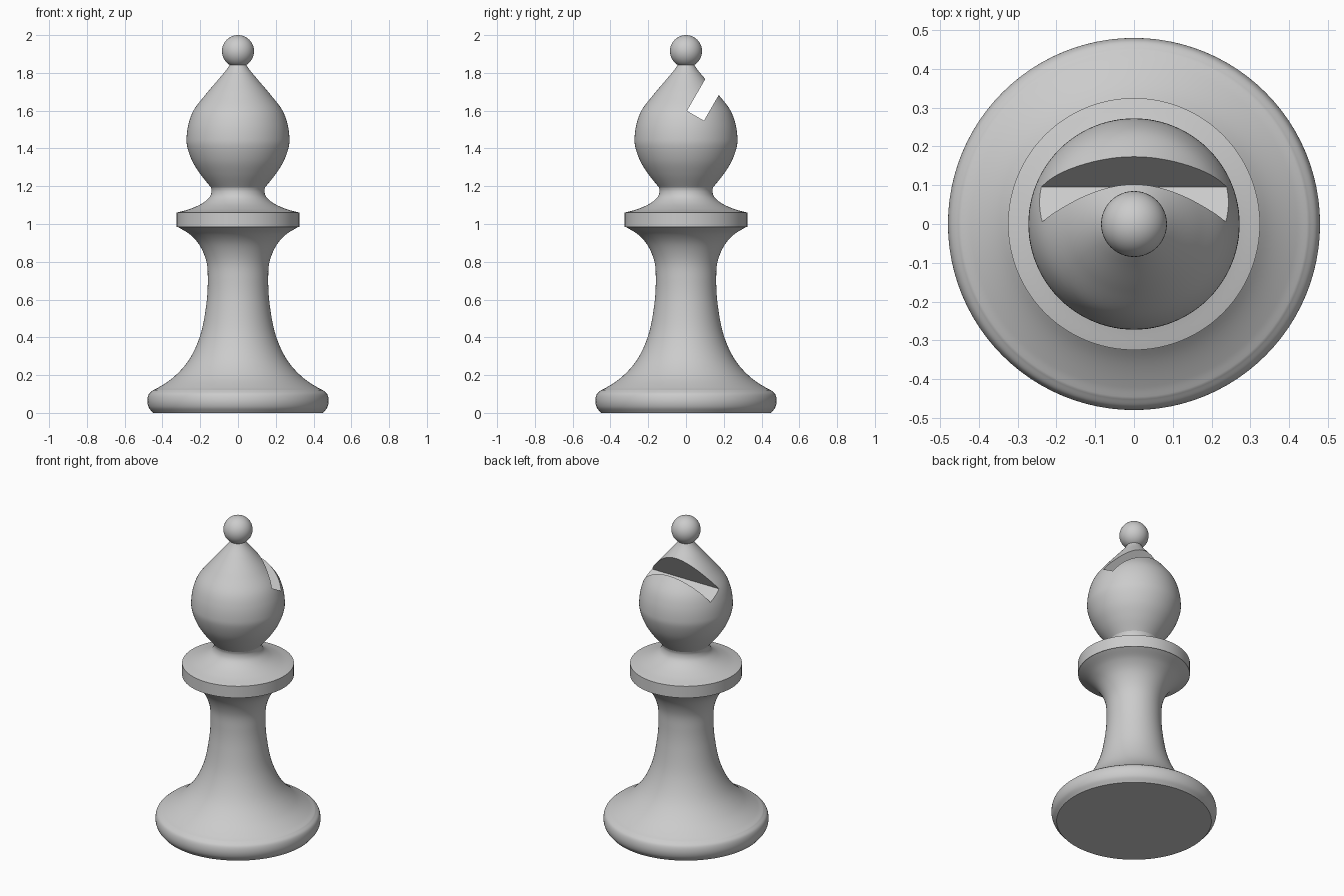
import bpy, bmesh, math
from mathutils import Matrix, Vector

cube = bpy.data.objects.get("Cube")
if cube:
    bpy.data.objects.remove(cube, do_unlink=True)

grey = bpy.data.materials.new("stone grey")
grey.use_nodes = True
colour = (0.6, 0.6, 0.6, 1)
grey.diffuse_color = colour
grey.node_tree.nodes["Principled BSDF"].inputs["Base Color"].default_value = colour


def smooth_curve(points, steps=8):
    """Pass a smooth curve through (radius, height) points."""
    p = [Vector(q) for q in points]
    p = [2 * p[0] - p[1]] + p + [2 * p[-1] - p[-2]]
    out = []
    for a, b, c, d in zip(p, p[1:], p[2:], p[3:]):
        # Spacing-aware tangents keep uneven points free of overshoot
        k1, k2, k3 = ((v - u).length ** 0.5 for u, v in ((a, b), (b, c), (c, d)))
        m1 = (c - b) + k2 * ((b - a) / k1 - (c - a) / (k1 + k2))
        m2 = (c - b) + k2 * ((d - c) / k3 - (d - b) / (k2 + k3))
        for i in range(steps):
            t = i / steps
            h = t * t * (3 - 2 * t)
            out.append(b * (1 - h) + c * h + m1 * (t * (1 - t) ** 2) - m2 * (t * t * (1 - t)))
    return out + [p[-2]]


def finish(name, bm):
    bmesh.ops.recalc_face_normals(bm, faces=bm.faces)
    mesh = bpy.data.meshes.new(name)
    bm.to_mesh(mesh)
    bm.free()
    mesh.materials.append(grey)
    obj = bpy.data.objects.new(name, mesh)
    bpy.context.collection.objects.link(obj)
    return obj


def lathe(name, profile, sides=96):
    """Spin a profile round z and cap both ends."""
    bm = bmesh.new()
    rings = []
    for r, z in profile:
        angles = (math.tau * i / sides for i in range(sides))
        rings.append([bm.verts.new((r * math.cos(a), r * math.sin(a), z)) for a in angles])
    for low, high in zip(rings, rings[1:]):
        for i in range(sides):
            j = (i + 1) % sides
            bm.faces.new((low[i], low[j], high[j], high[i]))
    bm.faces.new(rings[0][::-1])
    bm.faces.new(rings[-1])
    return finish(name, bm)


def shade(obj, angle=30):
    bpy.ops.object.select_all(action='DESELECT')
    obj.select_set(True)
    bpy.context.view_layer.objects.active = obj
    bpy.ops.object.shade_smooth_by_angle(angle=math.radians(angle))


# Rounded foot flowing into the waisted stem
foot = smooth_curve([(0.45, 0), (0.473, 0.03), (0.48, 0.065), (0.472, 0.1), (0.45, 0.12)])
stem = smooth_curve([(0.45, 0.12), (0.42, 0.135), (0.34, 0.19), (0.26, 0.28),
                     (0.2, 0.41), (0.167, 0.58), (0.16, 0.7), (0.167, 0.8),
                     (0.205, 0.89), (0.255, 0.945), (0.32, 0.985)])
shade(lathe("base_and_stem", foot + stem[1:]), 40)

# Flat-edged collar with its concave top
neck = smooth_curve([(0.325, 1.06), (0.253, 1.08), (0.185, 1.112), (0.149, 1.145),
                     (0.14, 1.175), (0.145, 1.2)])
shade(lathe("collar", [(0.325, 0.985)] + neck))

# Teardrop head
head = lathe("head", smooth_curve([(0.14, 1.19), (0.2, 1.265), (0.243, 1.335),
                                   (0.27, 1.415), (0.272, 1.46), (0.262, 1.53),
                                   (0.236, 1.6), (0.172, 1.685), (0.1, 1.77),
                                   (0.055, 1.825), (0.03, 1.87)]))

# Slanted slot cut into the back of the head
bm = bmesh.new()
bmesh.ops.create_cube(bm, size=1)
slot = finish("slot_cutter", bm)
slot.matrix_world = (Matrix.Translation((0, 0.05, 1.573))
                     @ Matrix.Rotation(math.radians(-30), 4, 'X')
                     @ Matrix.Translation((0, 0, 0.25))
                     @ Matrix.Diagonal((1, 0.104, 0.5, 1)))
cut = head.modifiers.new("slot", 'BOOLEAN')
cut.operation = 'DIFFERENCE'
cut.solver = 'EXACT'
cut.object = slot
bpy.context.view_layer.objects.active = head
bpy.ops.object.modifier_apply(modifier=cut.name)
bpy.data.objects.remove(slot, do_unlink=True)
shade(head)

# Ball finial
bm = bmesh.new()
bmesh.ops.create_uvsphere(bm, u_segments=48, v_segments=24, radius=0.085,
                          matrix=Matrix.Translation((0, 0, 1.915)))
shade(finish("finial", bm))
